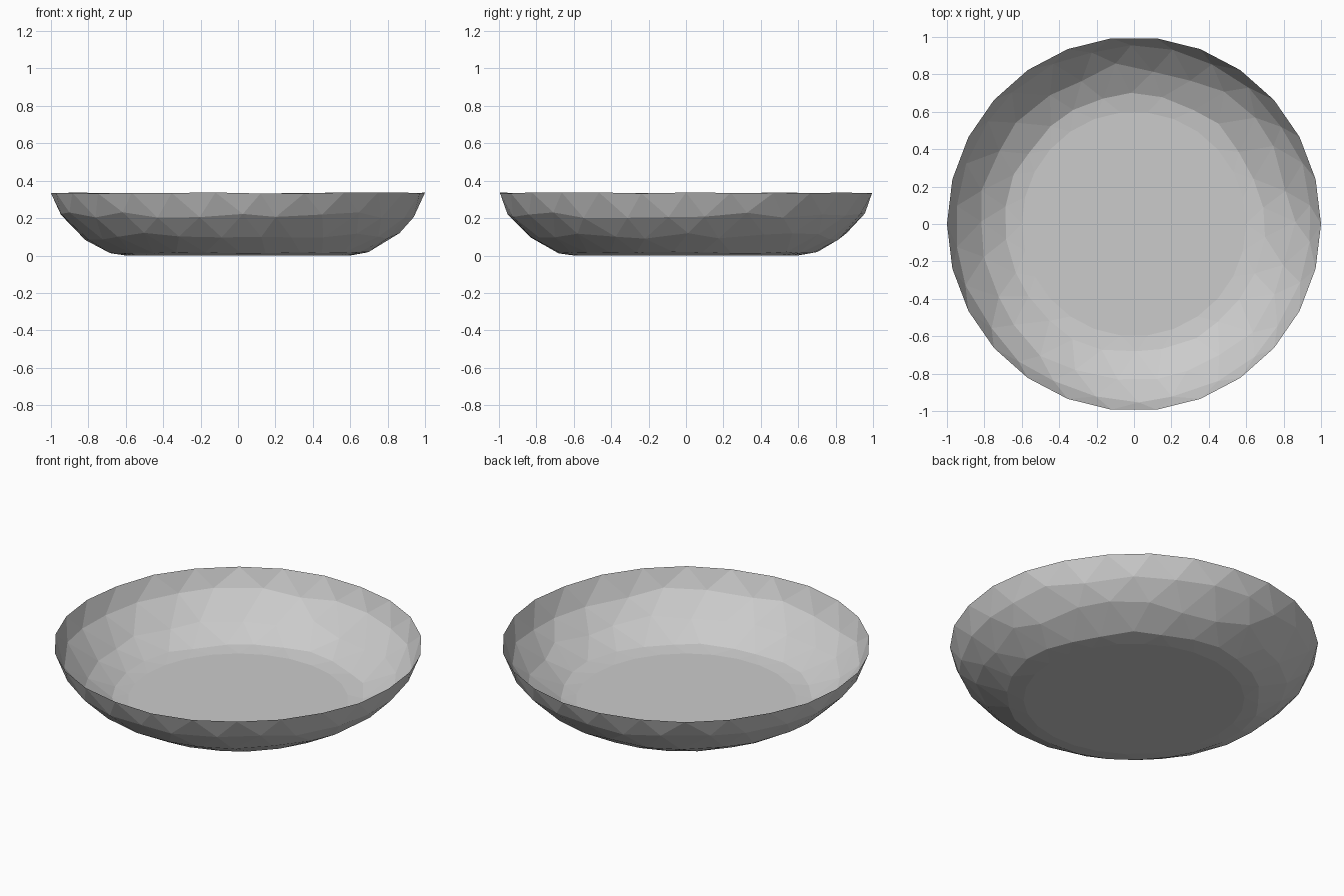
import bpy, bmesh, math, random

if "Cube" in bpy.data.objects:
    bpy.data.objects.remove(bpy.data.objects["Cube"])

random.seed(4)
SEGMENTS = 26

# Bowl wall cross-section (radius, height), floor to rim
PROFILE = [(0.60, 0.0), (0.69, 0.013), (0.75, 0.044), (0.82, 0.085), (0.885, 0.137),
           (0.935, 0.19), (0.962, 0.235), (0.985, 0.285), (1.0, 0.335)]


def on_profile(t):
    """Point on the cross-section at fractional index t."""
    t = max(0, min(len(PROFILE) - 1, t))
    i = min(int(t), len(PROFILE) - 2)
    (r0, z0), (r1, z1) = PROFILE[i], PROFILE[i + 1]
    return r0 + (r1 - r0) * (t - i), z0 + (z1 - z0) * (t - i)


bm = bmesh.new()

# Staggered rings with hand-hewn irregularity: (profile index, jitter)
rings = []
for k, (t, jitter) in enumerate([(0, 0.0), (1.05, 0.2), (3.3, 0.4), (5.6, 0.35), (8, 0.0)]):
    ring = []
    for s in range(SEGMENTS):
        wobble = random.uniform(-0.12, 0.12) if 0 < k < 4 else 0
        a = 2 * math.pi * (s + 0.5 * (k % 2) + wobble) / SEGMENTS
        r, z = on_profile(t + random.uniform(-jitter, jitter))
        if k == 4:
            z += random.uniform(-0.004, 0.003)
        ring.append(bm.verts.new((r * math.cos(a), r * math.sin(a), z)))
    rings.append(ring)

# Flat floor
bm.faces.new(rings[0])

# Triangulated wall between neighbouring rings
for k in range(len(rings) - 1):
    low, high = rings[k], rings[k + 1]
    for s in range(SEGMENTS):
        n = (s + 1) % SEGMENTS
        if k % 2 == 0:
            bm.faces.new((low[s], low[n], high[s]))
            bm.faces.new((low[n], high[n], high[s]))
        else:
            bm.faces.new((low[s], high[n], high[s]))
            bm.faces.new((low[s], low[n], high[n]))

bmesh.ops.recalc_face_normals(bm, faces=bm.faces)
mesh = bpy.data.meshes.new("bowl")
bm.to_mesh(mesh)
bm.free()
bowl = bpy.data.objects.new("bowl", mesh)
bpy.context.collection.objects.link(bowl)
